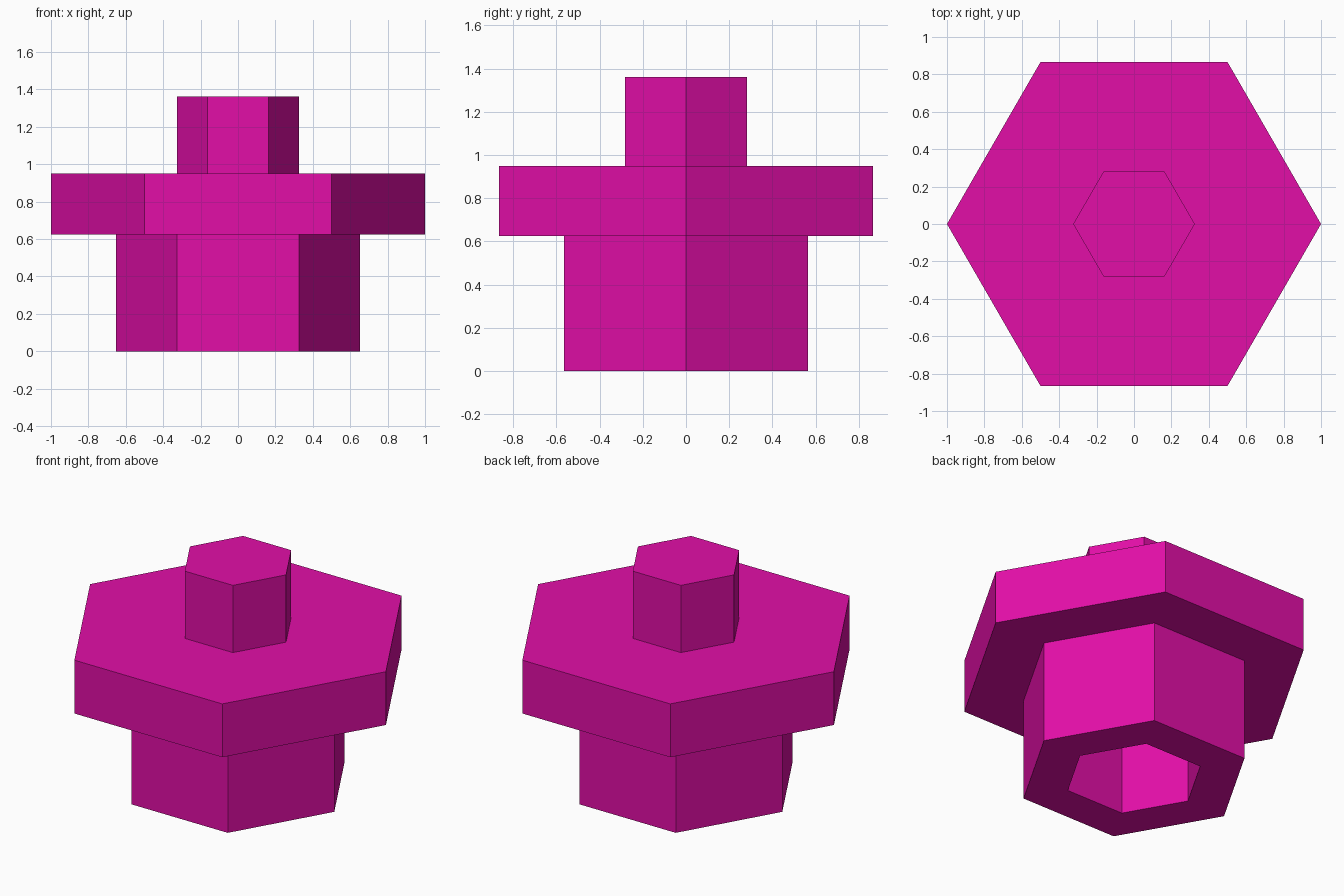
import bpy, bmesh, math

if "Cube" in bpy.data.objects:
    bpy.data.objects.remove(bpy.data.objects["Cube"])

SIDES = 6

magenta = bpy.data.materials.new("magenta")
magenta.diffuse_color = (0.76, 0.0045, 0.39, 1.0)
magenta.use_nodes = True
magenta.node_tree.nodes["Principled BSDF"].inputs["Base Color"].default_value = magenta.diffuse_color


def hex_part(name, profile):
    """Sweep a (radius, height) profile around z in six flat sides, capping both ends."""
    bm = bmesh.new()
    rings = []
    for r, z in profile:
        rings.append([bm.verts.new((r * math.cos(i * math.tau / SIDES),
                                    r * math.sin(i * math.tau / SIDES), z))
                      for i in range(SIDES)])
    for low, high in zip(rings, rings[1:]):
        for i in range(SIDES):
            j = (i + 1) % SIDES
            bm.faces.new((low[i], low[j], high[j], high[i]))
    bm.faces.new(rings[0])
    bm.faces.new(rings[-1])
    bmesh.ops.recalc_face_normals(bm, faces=bm.faces)
    mesh = bpy.data.meshes.new(name)
    bm.to_mesh(mesh)
    bm.free()
    mesh.materials.append(magenta)
    obj = bpy.data.objects.new(name, mesh)
    bpy.context.collection.objects.link(obj)
    return obj


# Lower body with a hexagonal socket opening downwards
hex_part("socket_base", [(0.39, 0.61), (0.39, 0), (0.651, 0), (0.651, 0.624)])
# Wide middle plate
hex_part("flange", [(1.0, 0.624), (1.0, 0.95)])
# Narrow peg on top
hex_part("top_peg", [(0.325, 0.95), (0.325, 1.361)])
